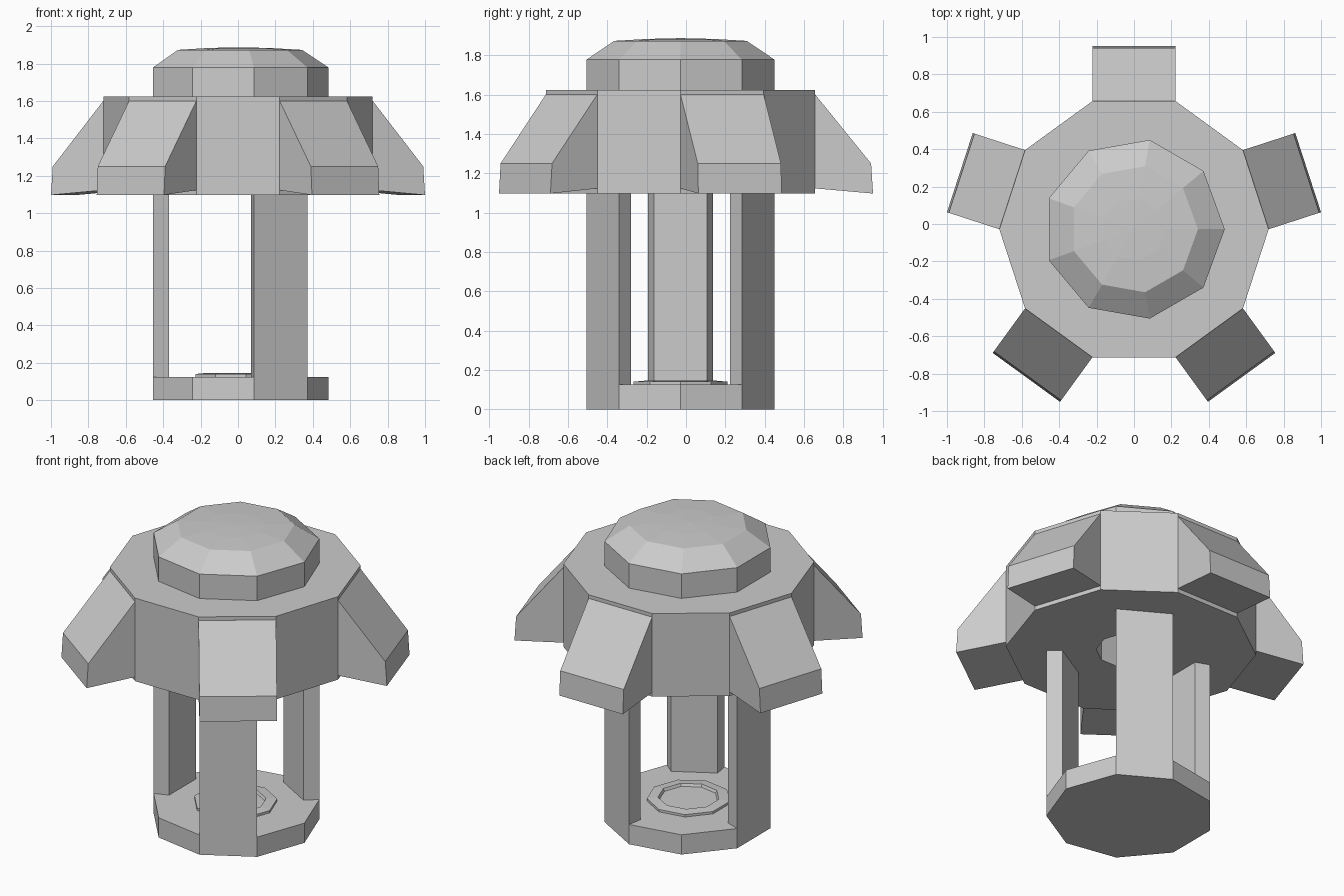
import bpy, bmesh
from math import cos, sin, pi, radians

if "Cube" in bpy.data.objects:
    bpy.data.objects.remove(bpy.data.objects["Cube"])

CY = -0.028   # y of the central axis


def finish(name, bm):
    bmesh.ops.recalc_face_normals(bm, faces=bm.faces)
    me = bpy.data.meshes.new(name)
    bm.to_mesh(me)
    bm.free()
    ob = bpy.data.objects.new(name, me)
    bpy.context.collection.objects.link(ob)
    ob.location.y = CY
    return ob


def lathe(name, profile, sides):
    """Revolve (radius, z) points around the axis; radius 0 closes to a point."""
    bm = bmesh.new()
    rings = []
    for r, z in profile:
        if r == 0:
            rings.append([bm.verts.new((0, 0, z))] * sides)
        else:
            rings.append([bm.verts.new((r * cos(2 * pi * i / sides), r * sin(2 * pi * i / sides), z))
                          for i in range(sides)])
    for a, b in zip(rings, rings[1:]):
        for i in range(sides):
            j = (i + 1) % sides
            bm.faces.new(list(dict.fromkeys((a[i], a[j], b[j], b[i]))))
    return finish(name, bm)


def extrude(name, points, offset):
    """Prism from a closed outline pushed along an offset vector."""
    bm = bmesh.new()
    face = bm.faces.new([bm.verts.new(p) for p in points])
    new = bmesh.ops.extrude_face_region(bm, geom=[face], use_keep_orig=True)
    verts = [v for v in new["geom"] if isinstance(v, bmesh.types.BMVert)]
    bmesh.ops.translate(bm, verts=verts, vec=offset)
    return finish(name, bm)


# Nine-sided base with a raised ring around a shallow dish
lathe("base", [(0, 0), (0.485, 0), (0.485, 0.125), (0.242, 0.125), (0.242, 0.14),
               (0.178, 0.146), (0.17, 0.13), (0, 0.13)], 9)

# Three legs, each following one side of the base
for k, a0 in enumerate((40, 160, 280)):
    a, b = radians(a0), radians(a0 + 40)
    R, r = 0.485, 0.393
    pts = [(R * cos(a), R * sin(a), 0), (R * cos(b), R * sin(b), 0),
           (r * cos(b), r * sin(b), 0), (r * cos(a), r * sin(a), 0)]
    extrude(f"leg_{k + 1}", pts, (0, 0, 1.1))

# Ten-sided head with a socket in its underside
lathe("head", [(0, 1.4), (0.2, 1.4), (0.2, 1.097), (0.72, 1.097), (0.72, 1.623), (0, 1.623)], 10)

# Nine-sided cap with a bevelled, gently domed top
lathe("cap", [(0, 1.615), (0.485, 1.615), (0.485, 1.778), (0.342, 1.873),
              (0.17, 1.883), (0, 1.887)], 9)

# Five sloping fins on alternate sides of the head
fin_profile = [(0.66, 1.6), (0.685, 1.6), (0.969, 1.25), (0.979, 1.097), (0.685, 1.123), (0.66, 1.123)]
for k in range(5):
    fin = extrude(f"fin_{k + 1}", [(x, -0.2225, z) for x, z in fin_profile], (0, 0.445, 0))
    fin.rotation_euler.z = radians(18 + 72 * k)
